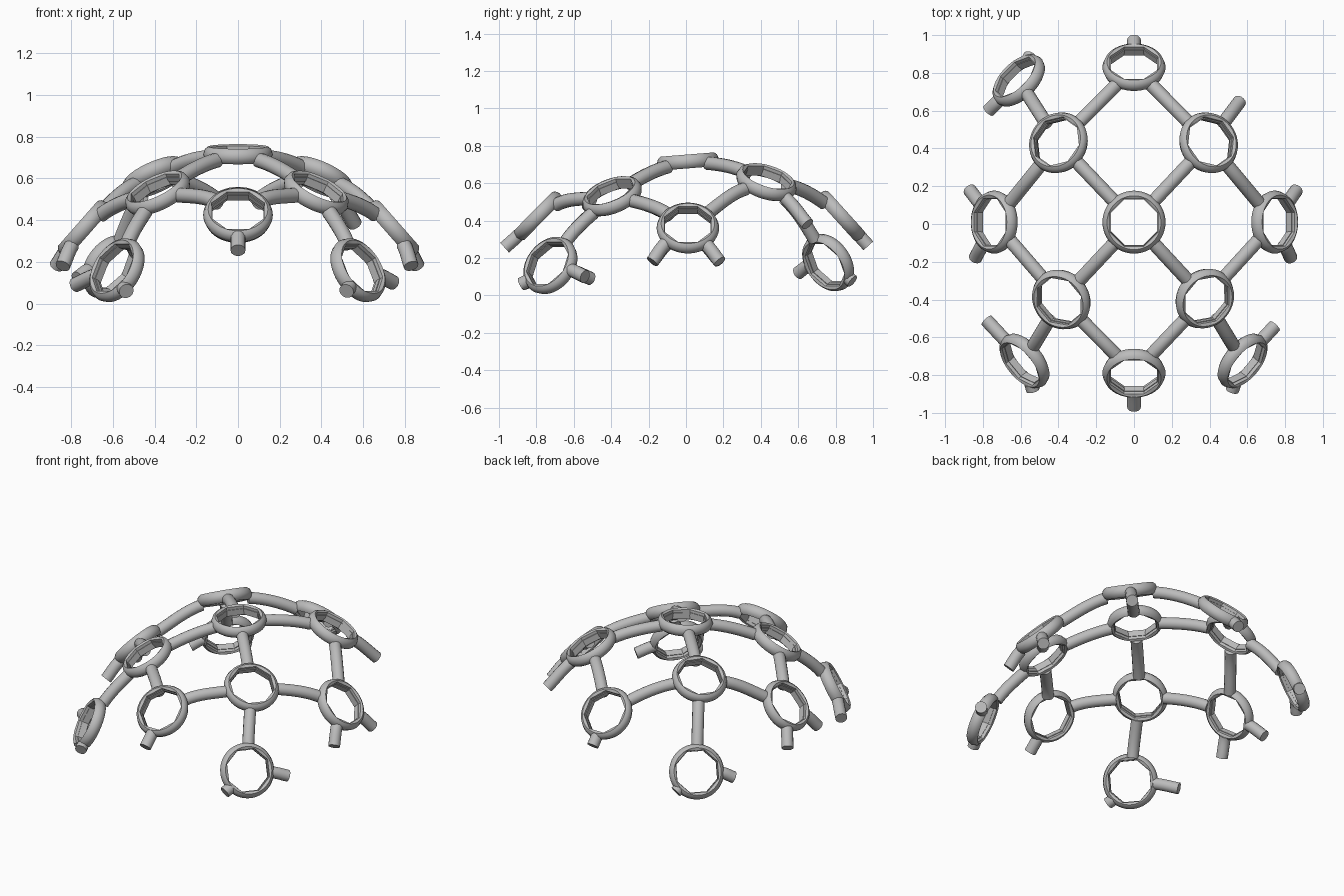
import bpy
from math import cos, pi, tau
from mathutils import Vector, Matrix

cube = bpy.data.objects.get("Cube")
if cube:
    bpy.data.objects.remove(cube, do_unlink=True)

gray = bpy.data.materials.new("plain_gray")
gray.use_nodes = True
gray.diffuse_color = (0.5, 0.5, 0.5, 1)
gray.node_tree.nodes["Principled BSDF"].inputs["Base Color"].default_value = gray.diffuse_color

TUBE = 0.036
REACH = 0.145   # where tubes enter the rings

# Ring centres and the directions their openings face
RINGS = {
    "crown":            ((0, 0.01, 0.716), (0, -0.08, 1)),
    "back_left":        ((0.395, 0.43, 0.605), (0.4, 0.28, 0.88)),
    "back_right":       ((-0.4, 0.43, 0.605), (-0.4, 0.28, 0.88)),
    "front_left":       ((0.375, -0.395, 0.53), (0.41, -0.34, 0.85)),
    "front_right":      ((-0.385, -0.4, 0.53), (-0.41, -0.34, 0.85)),
    "back":             ((0, 0.83, 0.425), (0, 0.74, 0.67)),
    "front":            ((0, -0.79, 0.425), (0, -0.71, 0.7)),
    "left":             ((0.745, 0.01, 0.36), (0.75, 0, 0.66)),
    "right":            ((-0.74, 0.01, 0.36), (-0.75, 0, 0.66)),
    "back_right_low":   ((-0.61, 0.76, 0.175), (-0.63, 0.63, 0.45)),
    "front_right_low":  ((-0.58, -0.725, 0.16), (-0.69, -0.57, 0.45)),
    "front_left_low":   ((0.575, -0.725, 0.16), (0.69, -0.57, 0.45)),
}
RINGS = {k: (Vector(c), Vector(n).normalized()) for k, (c, n) in RINGS.items()}

STRUTS = [("crown", k) for k in ("back_left", "back_right", "front_left", "front_right")]
for end in ("back", "front"):
    for side in ("left", "right"):
        corner = f"{end}_{side}"
        STRUTS += [(end, corner), (side, corner)]
        if corner + "_low" in RINGS:
            STRUTS.append((corner, corner + "_low"))

# Free ends of the broken-off tubes
STUBS = [
    ("back", (0, 0.975, 0.265)), ("front", (0, -0.97, 0.255)),
    ("back_left", (0.56, 0.65, 0.38)),
    ("left", (0.86, 0.18, 0.18)), ("left", (0.83, -0.18, 0.18)),
    ("right", (-0.87, 0.18, 0.18)), ("right", (-0.84, -0.18, 0.18)),
    ("back_right_low", (-0.77, 0.6, 0.12)), ("back_right_low", (-0.55, 0.89, 0.075)),
    ("front_right_low", (-0.78, -0.51, 0.09)), ("front_right_low", (-0.535, -0.88, 0.06)),
    ("front_left_low", (0.745, -0.54, 0.1)), ("front_left_low", (0.52, -0.88, 0.06)),
]


def finish(obj):
    bpy.ops.object.select_all(action="DESELECT")
    obj.select_set(True)
    bpy.context.view_layer.objects.active = obj
    if obj.type == "CURVE":
        bpy.ops.object.convert(target="MESH")
    bpy.ops.object.shade_smooth_by_angle(angle=0.7)


def make_ring(name, centre, normal):
    # Round outside, octagonal stepped inside: (radius, height, is_octagon)
    profile = [(0.126, 0.03, True), (0.143, 0.037, False), (0.158, 0.026, False),
               (0.167, 0, False), (0.158, -0.026, False), (0.143, -0.037, False),
               (0.126, -0.03, True), (0.126, -0.012, True), (0.122, -0.012, True),
               (0.122, 0.012, True), (0.126, 0.012, True)]
    steps, m = 48, len(profile)
    across = Vector((0, 0, 1)).cross(normal)
    if across.length < 0.2:
        across = Vector((1, 0, 0))
    across.normalize()
    up = normal.cross(across)
    verts, faces = [], []
    for i in range(steps):
        a = tau * i / steps
        stretch = 1 / cos((a + pi / 8) % (pi / 4) - pi / 8)
        turn = Matrix.Rotation(a, 3, normal)
        for r, h, octagon in profile:
            r = r * stretch if octagon else r
            verts.append(centre + turn @ (up * r) + normal * h)
        for j in range(m):
            k, n = (i + 1) % steps, (j + 1) % m
            faces.append((i * m + j, i * m + n, k * m + n, k * m + j))
    mesh = bpy.data.meshes.new(name)
    mesh.from_pydata(verts, [], faces)
    mesh.materials.append(gray)
    obj = bpy.data.objects.new(name, mesh)
    bpy.context.collection.objects.link(obj)
    bpy.ops.object.select_all(action="DESELECT")
    obj.select_set(True)
    bpy.context.view_layer.objects.active = obj
    bpy.ops.object.mode_set(mode="EDIT")
    bpy.ops.mesh.select_all(action="SELECT")
    bpy.ops.mesh.normals_make_consistent(inside=False)
    bpy.ops.object.mode_set(mode="OBJECT")
    finish(obj)


def leave_direction(vector, normal):
    # Halfway between the straight line and the ring's plane, same heading from above
    rise = -(vector.x * normal.x + vector.y * normal.y) / normal.z
    flat = Vector((vector.x, vector.y, rise)).normalized()
    return (flat + vector.normalized()).normalized()


def make_tube(name, start, start_dir, end, end_dir):
    curve = bpy.data.curves.new(name, "CURVE")
    curve.dimensions = "3D"
    curve.bevel_depth = TUBE
    curve.bevel_resolution = 5
    curve.use_fill_caps = True
    curve.resolution_u = 8
    spline = curve.splines.new("BEZIER")
    spline.bezier_points.add(1)
    pull = (end - start).length / 3
    for point, co, d in zip(spline.bezier_points, (start, end), (start_dir, end_dir)):
        point.handle_left_type = point.handle_right_type = "FREE"
        point.co = co
        point.handle_left, point.handle_right = co - d * pull, co + d * pull
    curve.materials.append(gray)
    obj = bpy.data.objects.new(name, curve)
    bpy.context.collection.objects.link(obj)
    finish(obj)


for name, (centre, normal) in RINGS.items():
    make_ring(name + "_ring", centre, normal)

# Struts bow slightly along the dome from ring to ring
for a, b in STRUTS:
    (ca, na), (cb, nb) = RINGS[a], RINGS[b]
    da, db = leave_direction(cb - ca, na), leave_direction(ca - cb, nb)
    make_tube(f"{a}_to_{b}_strut", ca + da * REACH, da, cb + db * REACH, -db)

# Stubs run on from the ring towards their open ends
for i, (a, tip) in enumerate(STUBS):
    centre, normal = RINGS[a]
    tip = Vector(tip)
    d = leave_direction(tip - centre, normal)
    start = centre + d * REACH
    make_tube(f"{a}_stub_{i}", start, d, tip, (tip - start).normalized())
